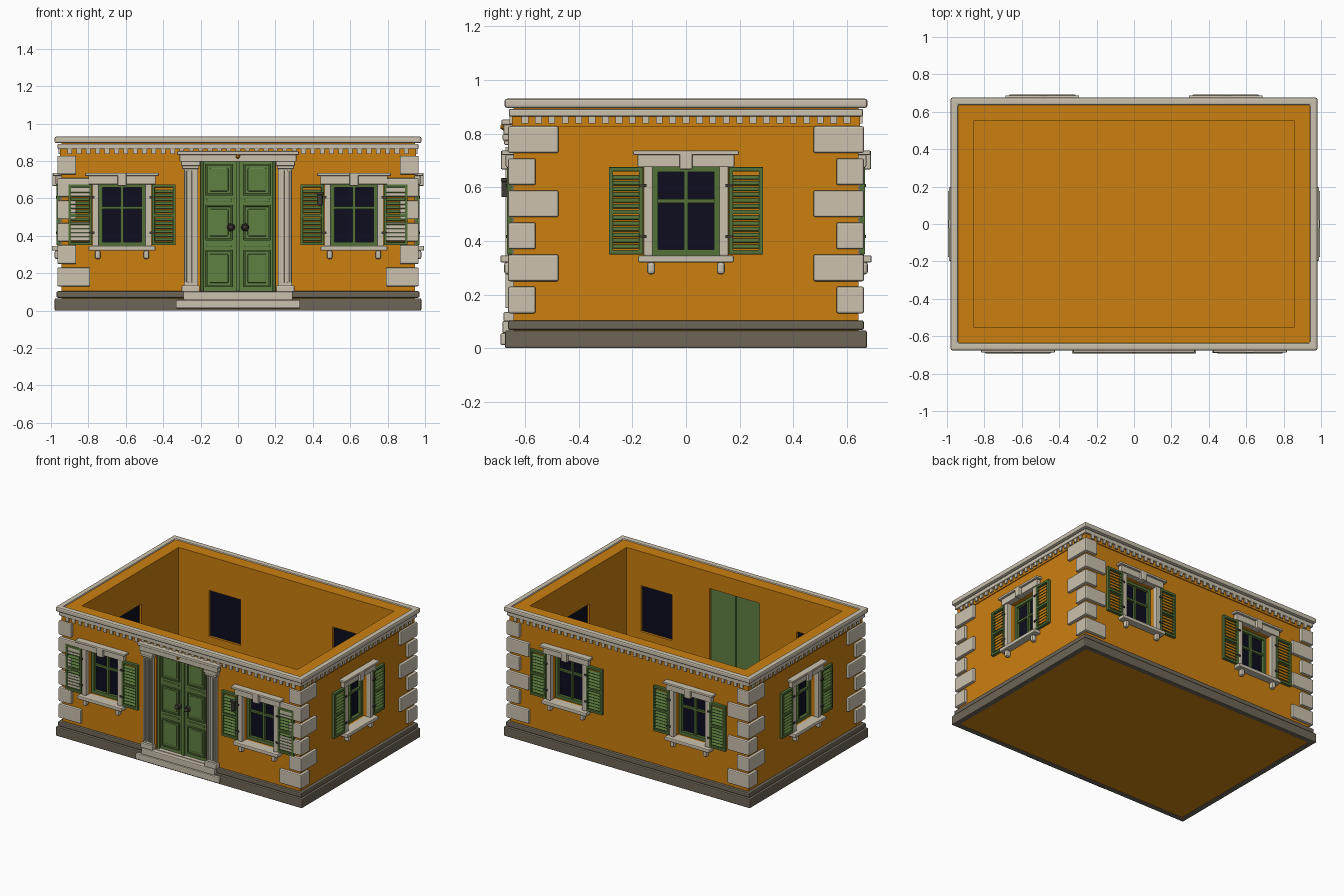
import bpy, bmesh, math
from mathutils import Matrix, Vector

if "Cube" in bpy.data.objects:
    bpy.data.objects.remove(bpy.data.objects["Cube"])


def material(name, r, g, b):
    m = bpy.data.materials.new(name)
    m.use_nodes = True
    m.diffuse_color = (r, g, b, 1)
    m.node_tree.nodes["Principled BSDF"].inputs["Base Color"].default_value = (r, g, b, 1)
    return m


ORANGE = material("orange plaster", 0.60, 0.215, 0.005)
STONE = material("pale stone", 0.60, 0.54, 0.43)
BASE = material("dark base stone", 0.155, 0.13, 0.095)
DOOR = material("door green", 0.115, 0.215, 0.055)
SHUTTER = material("shutter green", 0.09, 0.17, 0.04)
GLASS = material("dark glass", 0.004, 0.004, 0.014)
IRON = material("dark iron", 0.05, 0.045, 0.035)

WX, WY = 0.945, 0.642      # outer half sizes of the walls
IX, IY = 0.857, 0.55       # inner half sizes
TOP = 0.92


def finish(name, bm, mat, bevel=0.0, place=None):
    bmesh.ops.recalc_face_normals(bm, faces=bm.faces)
    me = bpy.data.meshes.new(name)
    bm.to_mesh(me)
    bm.free()
    me.materials.append(mat)
    ob = bpy.data.objects.new(name, me)
    bpy.context.collection.objects.link(ob)
    if place:
        ob.matrix_world = place
    if bevel:
        mod = ob.modifiers.new("soft edges", "BEVEL")
        mod.width = bevel
        mod.segments = 2
    return ob


def boxes(name, spans, mat, bevel=0.0, place=None, tilt=0.0):
    """One object from boxes given as (x0, x1, y0, y1, z0, z1)."""
    bm = bmesh.new()
    for x0, x1, y0, y1, z0, z1 in spans:
        centre = Vector((x0 + x1, y0 + y1, z0 + z1)) / 2
        size = (abs(x1 - x0), abs(y1 - y0), abs(z1 - z0), 1)
        bmesh.ops.create_cube(bm, size=1, matrix=Matrix.Translation(centre)
                              @ Matrix.Rotation(tilt, 4, "X") @ Matrix.Diagonal(size))
    return finish(name, bm, mat, bevel, place)


def mirrored(spans):
    return spans + [(-b, -a, *rest) for a, b, *rest in spans]


def ring(name, ox, oy, ix, iy, z0, z1, mat, bevel=0.0):
    """Rectangular band with mitred corners."""
    bm = bmesh.new()
    loops = [[bm.verts.new((sx * hx, sy * hy, z))
              for sx, sy in ((-1, -1), (1, -1), (1, 1), (-1, 1))]
             for hx, hy, z in ((ox, oy, z0), (ox, oy, z1), (ix, iy, z1), (ix, iy, z0))]
    for a, b in zip(loops, loops[1:] + loops[:1]):
        for i in range(4):
            j = (i + 1) % 4
            bm.faces.new((a[i], a[j], b[j], b[i]))
    return finish(name, bm, mat, bevel)


def wall_frame(angle, u=0.0):
    """Local frame on a wall: x along it, -y outwards, y = 0 on its surface."""
    dist = WX if angle % 180 else WY
    return Matrix.Rotation(math.radians(angle), 4, "Z") @ Matrix.Translation((u, -dist, 0))


WINDOWS = {
    "front_left": wall_frame(0, 0.62), "front_right": wall_frame(0, -0.62),
    "back_left": wall_frame(180, -0.49), "back_right": wall_frame(180, 0.49),
    "left_side": wall_frame(-90), "right_side": wall_frame(90),
}
FRONT = wall_frame(0)

# Walls with window and door openings
walls = ring("walls", WX, WY, IX, IY, 0.004, TOP, ORANGE)
cutters = [boxes("window_cutter", [(-0.125, 0.125, -0.05, 0.15, 0.345, 0.675)], ORANGE, place=p)
           for p in WINDOWS.values()]
cutters.append(boxes("door_cutter", [(-0.2, 0.2, -0.05, 0.15, 0.1, 0.8)], ORANGE, place=FRONT))
bpy.context.view_layer.objects.active = walls
for c in cutters:
    c.hide_render = True
    mod = walls.modifiers.new("opening", "BOOLEAN")
    mod.operation = "DIFFERENCE"
    mod.solver = "EXACT"
    mod.object = c
    bpy.ops.object.modifier_apply(modifier=mod.name)
for c in cutters:
    bpy.data.objects.remove(c)
boxes("floor", [(-IX, IX, -IY, IY, 0.004, 0.05)], ORANGE)

# Base courses, frieze and cornice
ring("base_course", 0.98, 0.674, 0.94, 0.637, 0.0, 0.066, BASE, 0.006)
ring("base_moulding", 0.97, 0.663, 0.94, 0.637, 0.068, 0.104, BASE, 0.008)
ring("frieze", 0.951, 0.648, 0.94, 0.637, 0.825, 0.867, ORANGE)
ring("cornice_lower", 0.965, 0.66, 0.94, 0.637, 0.863, 0.892, STONE, 0.006)
ring("cornice_upper", 0.98, 0.676, 0.941, 0.636, 0.895, 0.93, STONE, 0.009)

# Dentils under the cornice
for side, angle in (("front", 0), ("right", 90), ("back", 180), ("left", -90)):
    half = WY if angle % 180 else WX
    n = int(2 * half / 0.05)
    starts = [(i - (n - 1) / 2) * 0.05 - 0.0125 for i in range(n)]
    boxes(side + "_dentils", [(s, s + 0.025, -0.016, 0, 0.838, 0.866) for s in starts],
          STONE, place=wall_frame(angle))

# Corner blocks, alternating long and short
for name, sx, sy in (("front_left", 1, -1), ("front_right", -1, -1),
                     ("back_left", 1, 1), ("back_right", -1, 1)):
    spans = []
    for i in range(6):
        z = 0.13 + i * 0.1195
        inx, iny = (0.865, 0.475) if i % 2 else (0.79, 0.56)
        spans.append((sx * inx, sx * 0.966, sy * iny, sy * 0.663, z, z + 0.1))
    boxes(name + "_corner_blocks", spans, STONE, 0.007)

# Windows
for name, p in WINDOWS.items():
    boxes(name + "_glass", [(-0.125, 0.125, 0.062, 0.075, 0.345, 0.675)], GLASS, place=p)
    boxes(name + "_sash", mirrored([(0.105, 0.125, 0.04, 0.064, 0.345, 0.675)])
          + [(-0.11, 0.11, 0.04, 0.064, 0.345, 0.368), (-0.11, 0.11, 0.04, 0.064, 0.657, 0.675),
             (-0.007, 0.007, 0.045, 0.064, 0.36, 0.66),
             (-0.11, 0.11, 0.046, 0.064, 0.542, 0.556)], SHUTTER, place=p)
    boxes(name + "_jambs", mirrored([(0.124, 0.158, -0.022, 0.01, 0.345, 0.68)]),
          STONE, 0.004, p)
    boxes(name + "_sill", [(-0.178, 0.178, -0.05, 0.03, 0.32, 0.346)], STONE, 0.006, p)
    boxes(name + "_sill_brackets", mirrored([(0.115, 0.145, -0.036, 0, 0.275, 0.322)]),
          STONE, 0.011, p)
    boxes(name + "_lintel", [(-0.18, 0.18, -0.03, 0.01, 0.675, 0.722),
                             (-0.197, 0.197, -0.045, 0.01, 0.72, 0.736)], STONE, 0.004, p)
    boxes(name + "_keystone", [(-0.024, 0.024, -0.048, 0.01, 0.666, 0.737)], STONE, 0.006, p)
    # Louvred shutters
    y0, y1 = -0.025, -0.004
    boxes(name + "_shutter_frames", mirrored(
        [(0.16, 0.175, y0, y1, 0.35, 0.675), (0.272, 0.287, y0, y1, 0.35, 0.675)]
        + [(0.17, 0.28, y0, y1, z, z + 0.016) for z in (0.35, 0.5, 0.659)]),
        SHUTTER, 0.002, p)
    slats = [0.377 + i * 0.0215 for i in range(6)] + [0.527 + i * 0.0215 for i in range(6)]
    boxes(name + "_shutter_slats", mirrored(
        [(0.17, 0.278, y0 + 0.001, y1, z, z + 0.004) for z in slats]),
        SHUTTER, place=p, tilt=math.radians(40))
    boxes(name + "_hinges", mirrored([(0.148, 0.175, -0.029, -0.02, z, z + 0.012)
                                      for z in (0.41, 0.6)]), IRON, place=p)

# Double door with framed panels
boxes("door_leaves", mirrored([(0.002, 0.2, 0.025, 0.075, 0.1, 0.8)]), DOOR, 0.003, FRONT)
boxes("door_edges", mirrored([(0.185, 0.2, 0.012, 0.03, 0.1, 0.8)])
      + [(-0.012, 0.012, 0.014, 0.03, 0.1, 0.8)], DOOR, 0.003, FRONT)
mouldings, panels, rails = [], [], []
for z0, z1 in ((0.125, 0.325), (0.375, 0.565), (0.615, 0.785)):
    mouldings += [(0.03, 0.04, 0.015, 0.03, z0, z1), (0.163, 0.173, 0.015, 0.03, z0, z1),
                  (0.035, 0.168, 0.015, 0.03, z0, z0 + 0.01),
                  (0.035, 0.168, 0.015, 0.03, z1 - 0.01, z1)]
    panels.append((0.052, 0.151, 0.017, 0.03, z0 + 0.022, z1 - 0.022))
for z in (0.343, 0.583):
    rails.append((0.035, 0.168, 0.018, 0.03, z, z + 0.014))
boxes("door_panel_mouldings", mirrored(mouldings), SHUTTER, 0.003, FRONT)
boxes("door_panels", mirrored(panels), DOOR, 0.008, FRONT)
boxes("door_rails", mirrored(rails), DOOR, 0.003, FRONT)

# Door knobs on round plates
bm = bmesh.new()
for x in (-0.038, 0.038):
    bmesh.ops.create_uvsphere(bm, u_segments=16, v_segments=10, radius=0.013,
                              matrix=Matrix.Translation((x, -0.004, 0.445)))
    bmesh.ops.create_cone(bm, cap_ends=True, segments=20, radius1=0.022, radius2=0.018,
                          depth=0.02, matrix=Matrix.Translation((x, 0.016, 0.445))
                          @ Matrix.Rotation(math.pi / 2, 4, "X"))
for f in bm.faces:
    f.smooth = len(f.verts) < 5
finish("door_knobs", bm, IRON, place=FRONT)

# Fluted pilasters, door entablature and steps
boxes("pilasters", mirrored([(0.214, 0.29, -0.022, 0.01, 0.1, 0.79)]), STONE, 0.003, FRONT)
boxes("pilaster_flutes", mirrored([(x, x + 0.011, -0.031, -0.015, 0.15, 0.75)
                                   for x in (0.219, 0.237, 0.256, 0.274)]), STONE, 0.003, FRONT)
boxes("pilaster_bases", mirrored([(0.205, 0.302, -0.038, 0.01, 0.1, 0.135)]),
      STONE, 0.006, FRONT)
boxes("pilaster_capitals", mirrored([(0.208, 0.299, -0.036, 0.01, 0.758, 0.774),
                                     (0.203, 0.304, -0.041, 0.01, 0.774, 0.798)]),
      STONE, 0.004, FRONT)
boxes("door_entablature", [(-0.312, 0.312, -0.038, 0.03, 0.796, 0.834),
                           (-0.325, 0.325, -0.046, 0.01, 0.832, 0.852)], STONE, 0.005, FRONT)
boxes("lower_step", [(-0.332, 0.332, -0.05, 0.02, 0.012, 0.056)], STONE, 0.006, FRONT)
boxes("upper_step", [(-0.292, 0.292, -0.042, 0.07, 0.056, 0.102)], STONE, 0.006, FRONT)

# Small ornament above the door and wall lantern beside the window
bm = bmesh.new()
bmesh.ops.create_icosphere(bm, subdivisions=1, radius=0.014,
                           matrix=Matrix.Translation((0, -0.038, 0.825)))
finish("door_ornament", bm, ORANGE, place=FRONT)
boxes("wall_lantern", [(0.424, 0.451, -0.046, -0.02, 0.563, 0.62),
                       (0.419, 0.456, -0.048, -0.018, 0.62, 0.634)], IRON, 0.003, FRONT)
